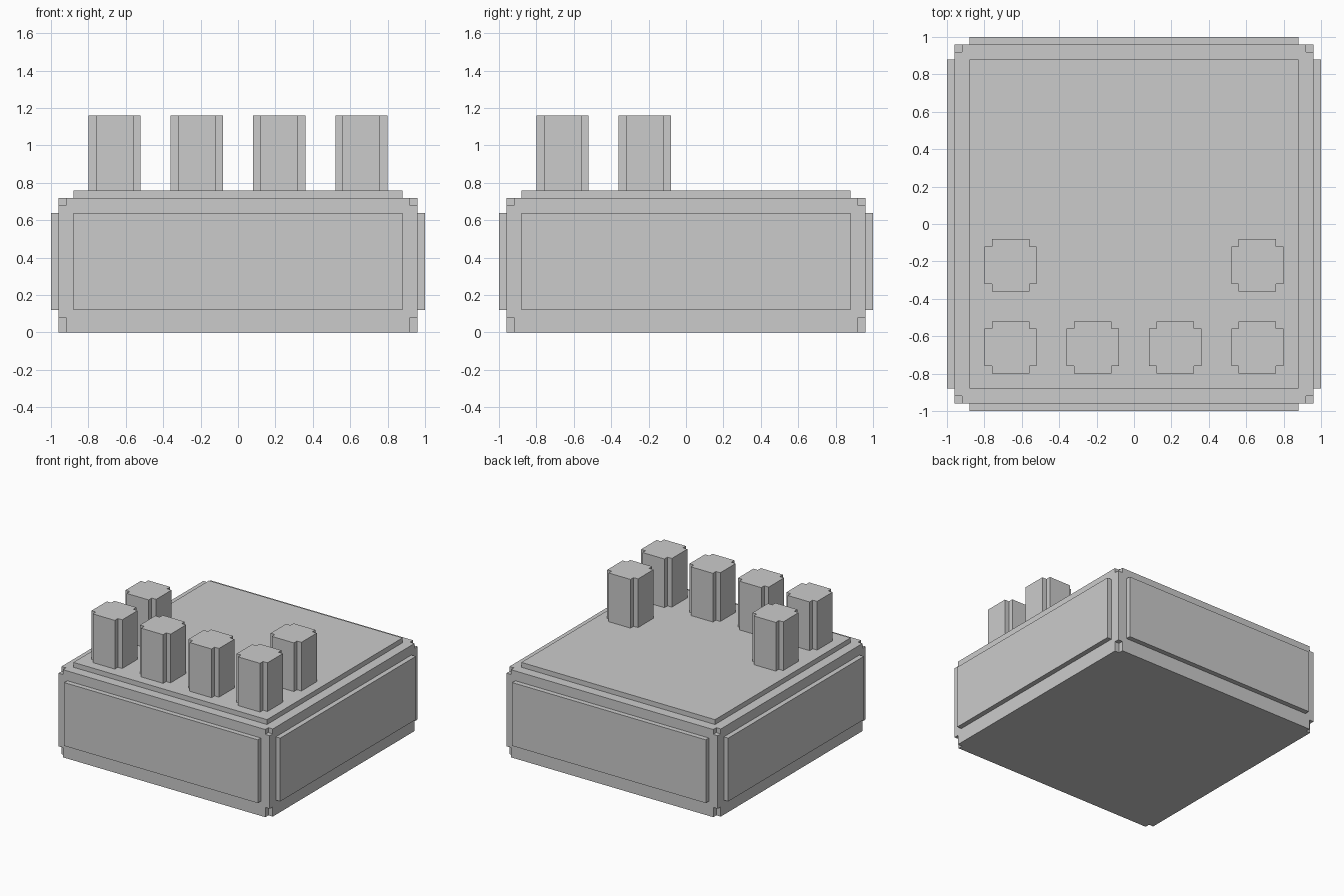
import bpy, bmesh
from mathutils import Vector

if "Cube" in bpy.data.objects:
    bpy.data.objects.remove(bpy.data.objects["Cube"])


def mesh_object(name, bm):
    bmesh.ops.recalc_face_normals(bm, faces=bm.faces)
    mesh = bpy.data.meshes.new(name)
    bm.to_mesh(mesh)
    bm.free()
    ob = bpy.data.objects.new(name, mesh)
    bpy.context.collection.objects.link(ob)
    return ob


def add_box(bm, lo, hi):
    lo, hi = Vector(lo), Vector(hi)
    verts = bmesh.ops.create_cube(bm, size=1)["verts"]
    for v in verts:
        v.co = (lo + hi) / 2 + v.co * (hi - lo)


def box(name, lo, hi):
    bm = bmesh.new()
    add_box(bm, lo, hi)
    return mesh_object(name, bm)


STEP = 0.04            # width of every step and notch
HALF, TOP = 0.96, 0.72  # core block
PLATE = 0.88           # half width of the raised panels

# Core block
core = box("block_core", (-HALF, -HALF, 0), (HALF, HALF, TOP))

# Notches at the eight corners
bm = bmesh.new()
for sx in (-1, 1):
    for sy in (-1, 1):
        for z0, z1 in ((-0.05, 0.08), (TOP - STEP, TOP + 0.05)):
            xs = sorted((sx * (HALF - STEP), sx * (HALF + 0.05)))
            ys = sorted((sy * (HALF - STEP), sy * (HALF + 0.05)))
            add_box(bm, (xs[0], ys[0], z0), (xs[1], ys[1], z1))
cutter = mesh_object("corner_cutter", bm)
cutter.hide_render = True
cutter.hide_set(True)
mod = core.modifiers.new("corner_notches", "BOOLEAN")
mod.operation = "DIFFERENCE"
mod.solver = "EXACT"
mod.object = cutter

# Raised panels on the top and the four sides
P, H, Z0, Z1 = PLATE, HALF, 0.12, 0.64
box("top_panel", (-P, -P, TOP), (P, P, TOP + STEP))
box("front_panel", (-P, -H - STEP, Z0), (P, -H, Z1))
box("back_panel", (-P, H, Z0), (P, H + STEP, Z1))
box("left_panel", (-H - STEP, -P, Z0), (-H, P, Z1))
box("right_panel", (H, -P, Z0), (H + STEP, P, Z1))


# Posts: squares with stepped corners, extruded upwards
def post(name, cx, cy, z0=TOP + STEP, height=0.4, a=0.14):
    b = a - STEP
    corner = [(a, b), (b, b), (b, a)]
    outline = []
    for _ in range(4):
        outline += corner
        corner = [(-y, x) for x, y in corner]
    bm = bmesh.new()
    face = bm.faces.new([bm.verts.new((cx + x, cy + y, z0)) for x, y in outline])
    new = bmesh.ops.extrude_face_region(bm, geom=[face], use_keep_orig=True)["geom"]
    bmesh.ops.translate(bm, vec=(0, 0, height),
                        verts=[g for g in new if isinstance(g, bmesh.types.BMVert)])
    return mesh_object(name, bm)


for i, x in enumerate((-0.66, -0.22, 0.22, 0.66)):
    post(f"front_post_{i + 1}", x, -0.66)
for side, x in (("left", -0.66), ("right", 0.66)):
    post(f"{side}_rear_post", x, -0.22)
